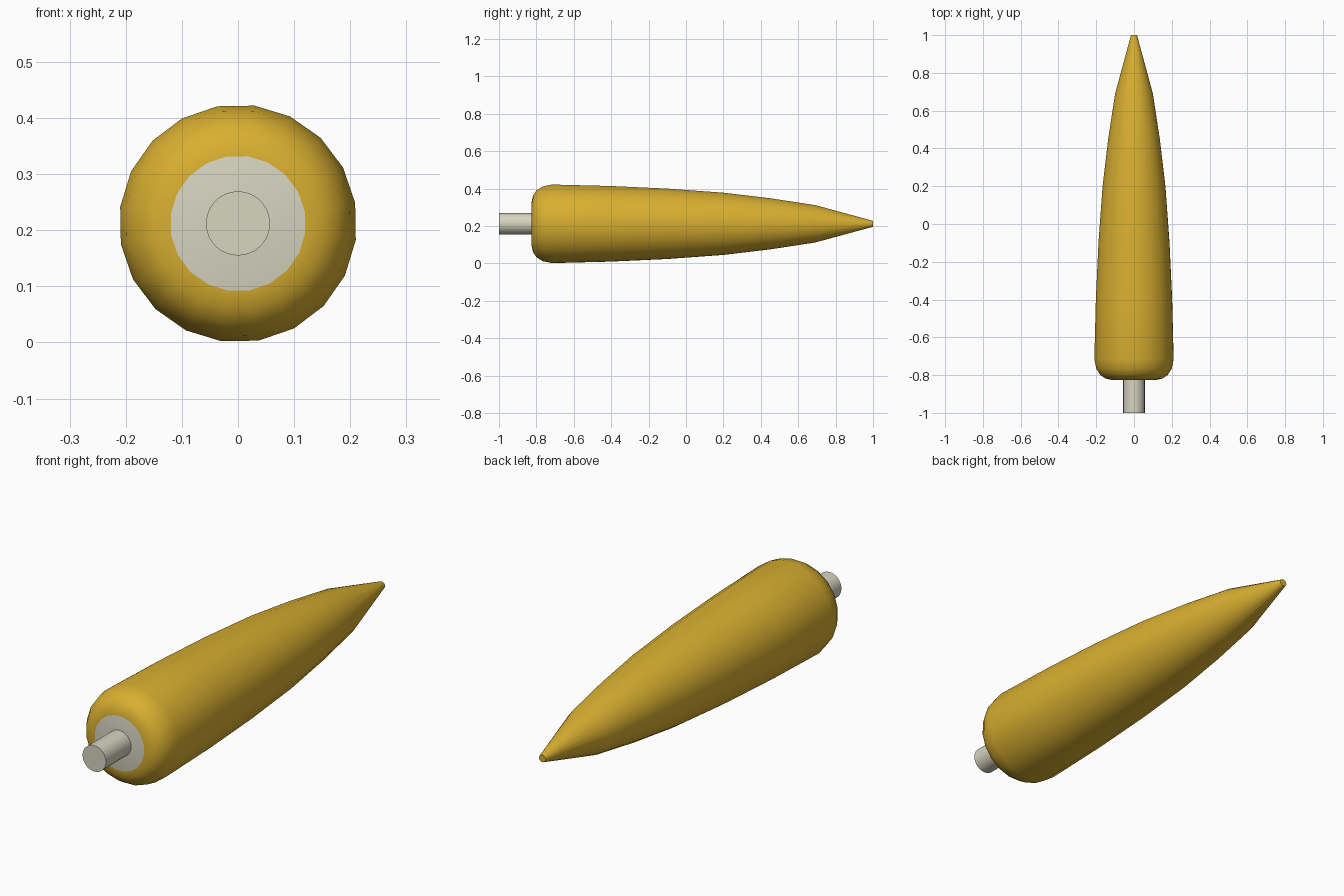
import bpy, bmesh, math

if "Cube" in bpy.data.objects:
    bpy.data.objects.remove(bpy.data.objects["Cube"])

CZ = 0.212  # height of the long axis


def material(name, rgb):
    m = bpy.data.materials.new(name)
    m.diffuse_color = (*rgb, 1)
    m.use_nodes = True
    m.node_tree.nodes["Principled BSDF"].inputs["Base Color"].default_value = m.diffuse_color
    return m


gold = material("golden yellow", (0.69, 0.43, 0.03))
cream = material("pale cream", (0.68, 0.66, 0.53))


def lathe(name, profile, sides, offset, mats, smooth):
    """Revolve (y, radius) pairs around the y axis and close both ends."""
    bm = bmesh.new()
    rings = []
    for y, r in profile:
        ring = []
        for i in range(sides):
            a = math.radians(offset) + math.tau * i / sides
            ring.append(bm.verts.new((r * math.cos(a), y, CZ + r * math.sin(a))))
        rings.append(ring)
    for a, b in zip(rings, rings[1:]):
        for i in range(sides):
            j = (i + 1) % sides
            bm.faces.new((a[i], a[j], b[j], b[i]))
    front = bm.faces.new(rings[0])
    bm.faces.new(rings[-1])
    front.material_index = len(mats) - 1  # front end takes the last colour
    bmesh.ops.recalc_face_normals(bm, faces=bm.faces[:])
    me = bpy.data.meshes.new(name)
    bm.to_mesh(me)
    bm.free()
    ob = bpy.data.objects.new(name, me)
    bpy.context.collection.objects.link(ob)
    for m in mats:
        me.materials.append(m)
    bpy.ops.object.select_all(action='DESELECT')
    ob.select_set(True)
    bpy.context.view_layer.objects.active = ob
    bpy.ops.object.shade_smooth_by_angle(angle=math.radians(smooth))
    return ob


# Tapered body with a rounded shoulder and a pale front disc
lathe("tapered_body", [
    (-0.825, 0.121), (-0.818, 0.153), (-0.800, 0.180), (-0.765, 0.202),
    (-0.715, 0.212), (-0.40, 0.204), (-0.10, 0.190), (0.20, 0.168),
    (0.45, 0.138), (0.69, 0.101), (1.0, 0.016)],
    20, 10, [gold, cream], 40)

# Round peg at the front
lathe("front_peg", [(-1.0, 0.057), (-0.81, 0.057)], 48, 0, [cream], 40)
